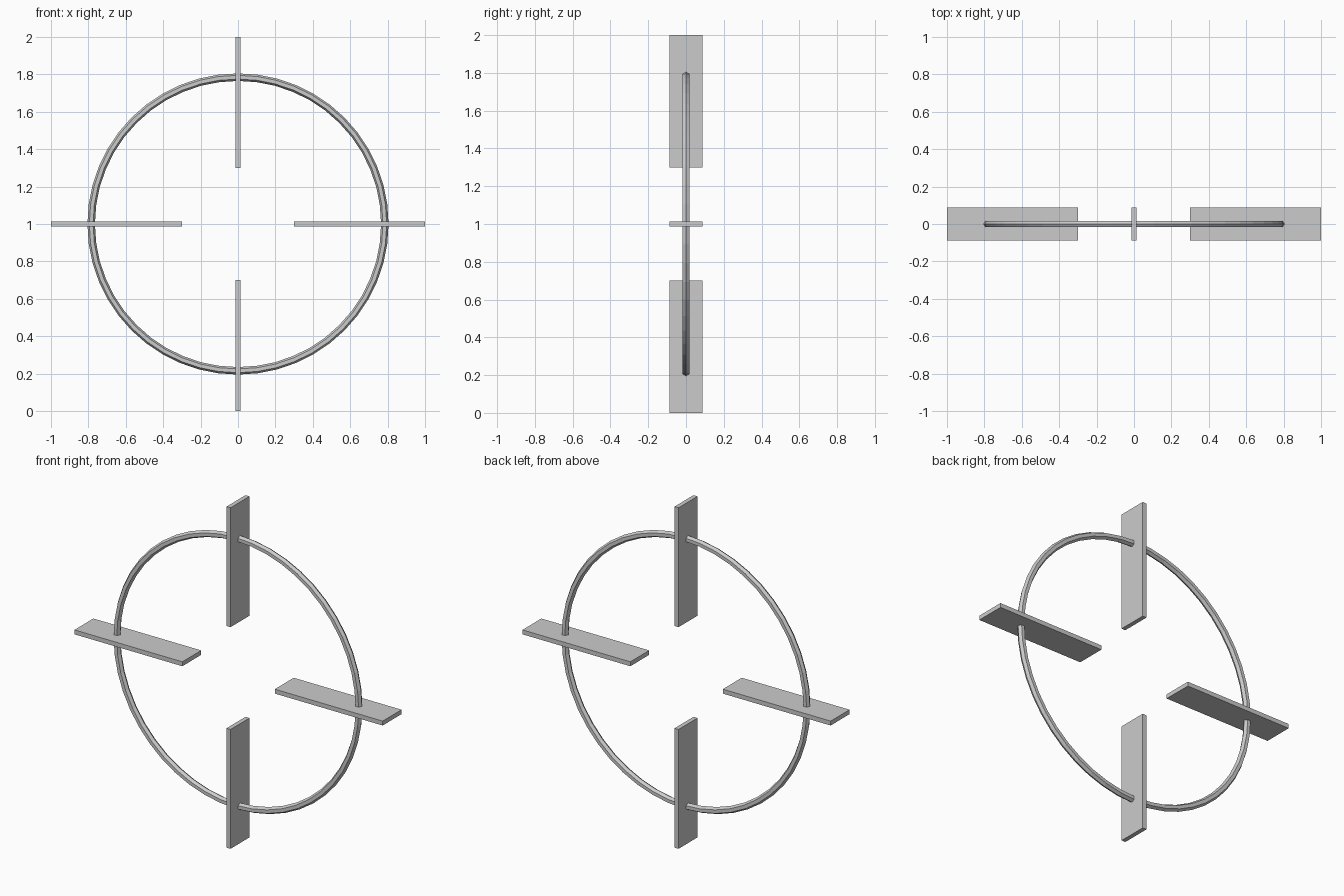
import bpy, math

if "Cube" in bpy.data.objects:
    bpy.data.objects.remove(bpy.data.objects["Cube"])

# Ring standing upright in the XZ plane
bpy.ops.mesh.primitive_torus_add(major_segments=48, minor_segments=6,
                                 major_radius=0.785, minor_radius=0.02,
                                 location=(0, 0, 1), rotation=(math.pi / 2, 0, 0))
bpy.context.object.name = "ring"


def blade(name, angle):
    """Flat radial blade crossing the ring."""
    d = 0.65
    bpy.ops.mesh.primitive_cube_add(
        size=1, location=(d * math.cos(angle), 0, 1 + d * math.sin(angle)),
        rotation=(0, -angle, 0))
    ob = bpy.context.object
    ob.name = name
    ob.scale = (0.7, 0.175, 0.026)


# Four blades at quarter turns
for i, side in enumerate(("right", "top", "left", "bottom")):
    blade(side + "_blade", i * math.pi / 2)
